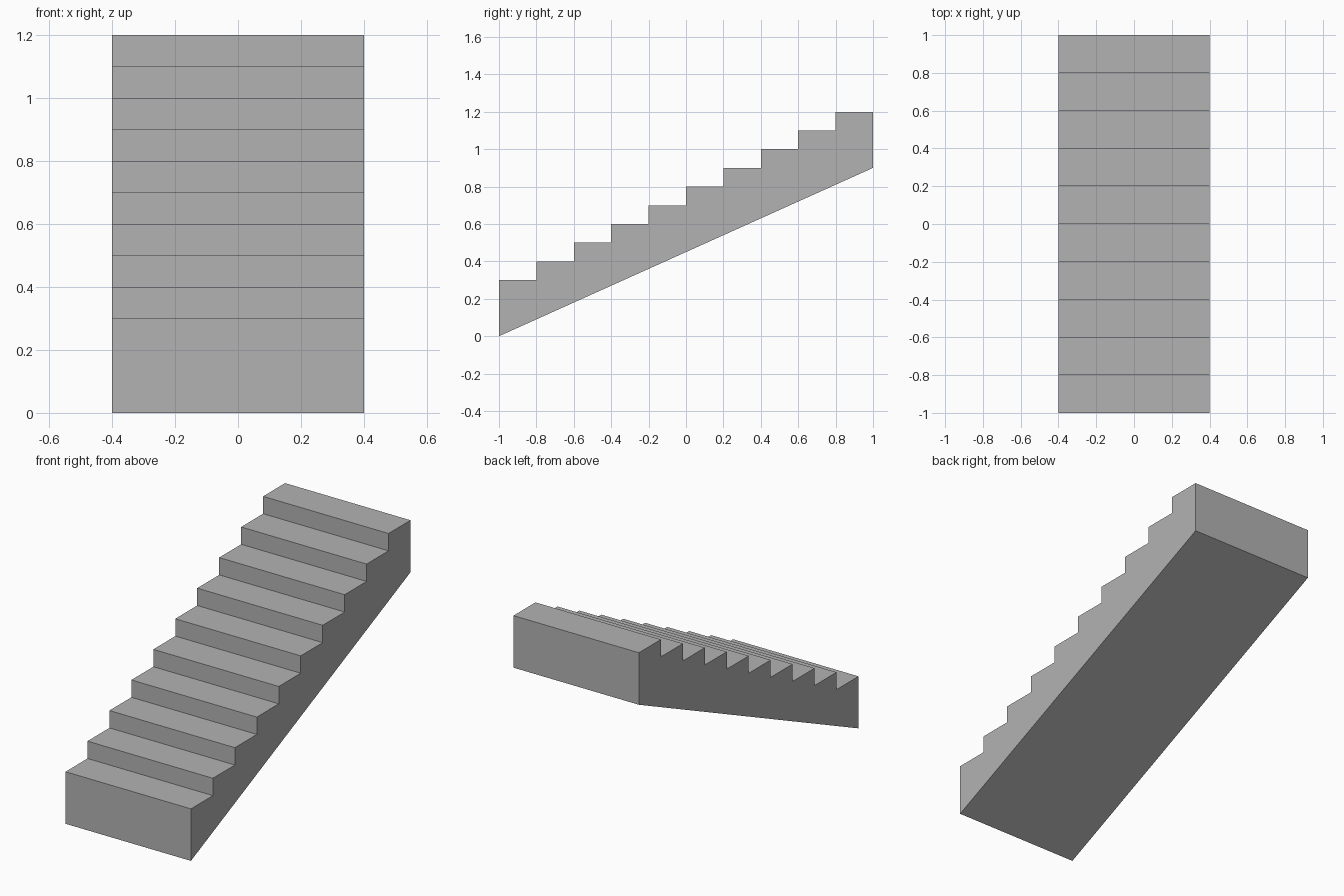
import bpy
import bmesh
from mathutils import Vector

STEPS = 10
TREAD = 0.2
RISE = 0.1
DEPTH = 0.3        # height of the front and back end faces
HALF_WIDTH = 0.4

cube = bpy.data.objects.get("Cube")
if cube:
    bpy.data.objects.remove(cube, do_unlink=True)

# Plain grey material
grey = bpy.data.materials.new("concrete_grey")
grey.use_nodes = True
colour = (0.45, 0.45, 0.45, 1.0)
grey.diffuse_color = colour
grey.node_tree.nodes["Principled BSDF"].inputs["Base Color"].default_value = colour

# Side profile (y, z): stepped top edge, then the sloping underside closes it
profile = []
for i in range(STEPS):
    y = -1 + i * TREAD
    z = DEPTH + i * RISE
    profile += [(y, z), (y + TREAD, z)]
profile += [(1, (STEPS - 1) * RISE), (-1, 0)]

# Extrude the profile across the width of the flight
bm = bmesh.new()
side = bm.faces.new([bm.verts.new((-HALF_WIDTH, y, z)) for y, z in profile])
extruded = bmesh.ops.extrude_face_region(bm, geom=[side], use_keep_orig=True)
moved = [v for v in extruded["geom"] if isinstance(v, bmesh.types.BMVert)]
bmesh.ops.translate(bm, verts=moved, vec=Vector((2 * HALF_WIDTH, 0, 0)))
bmesh.ops.recalc_face_normals(bm, faces=bm.faces)

mesh = bpy.data.meshes.new("stair_flight")
bm.to_mesh(mesh)
bm.free()
mesh.materials.append(grey)
stairs = bpy.data.objects.new("stair_flight", mesh)
bpy.context.collection.objects.link(stairs)
